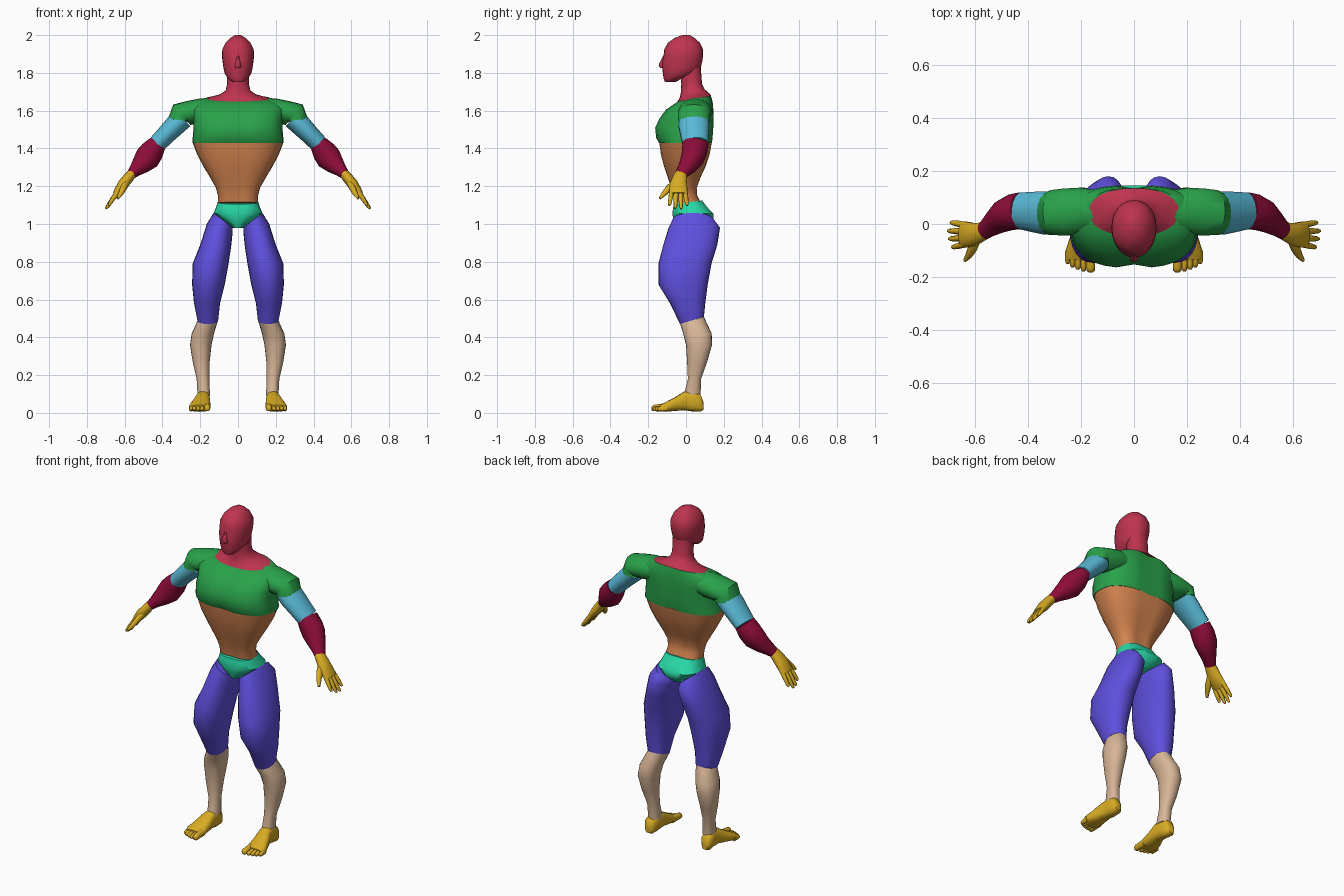
import bpy, bmesh
from math import sin, cos, pi, exp
from mathutils import Vector

COLORS = dict(red=(190, 55, 80), green=(45, 160, 75), blue=(90, 185, 215), maroon=(140, 20, 60),
              yellow=(215, 170, 40), orange=(210, 130, 80), teal=(45, 215, 165),
              purple=(95, 80, 220), beige=(215, 180, 150))
MATS = {}
for key, rgb in COLORS.items():
    MATS[key] = bpy.data.materials.new(key)
    MATS[key].diffuse_color = [(c / 255) ** 2.2 for c in rgb] + [1]


def skin(name, loops_list, color, mirror):
    """Join lists of point loops into capped tubes, all in one object."""
    bm = bmesh.new()
    for loops in loops_list:
        vs = [[bm.verts.new(p) for p in loop] for loop in loops]
        n = len(vs[0])
        for a, b in zip(vs, vs[1:]):
            for i in range(n):
                bm.faces.new((a[i], a[(i + 1) % n], b[(i + 1) % n], b[i]))
        bm.faces.new(vs[0])
        bm.faces.new(vs[-1])
    bmesh.ops.recalc_face_normals(bm, faces=bm.faces)
    me = bpy.data.meshes.new(name)
    bm.to_mesh(me)
    bm.free()
    ob = bpy.data.objects.new(name, me)
    bpy.context.collection.objects.link(ob)
    me.materials.append(MATS[color])
    me.shade_smooth()
    me.set_sharp_from_angle(angle=0.9)
    if mirror:
        ob.modifiers.new("Mirror", "MIRROR").use_mirror_merge = False
    return ob


def power(v, p):
    return (abs(v) ** (2 / p)) * (1 if v >= 0 else -1)


def box_rings(rings, axis='z', n=24, p=2.2, groove=0.0):
    """Rings given by their extents: (level, a0, a1, b0, b1, slope_a, slope_b)."""
    loops = []
    for r in rings:
        lv, a0, a1, b0, b1 = r[:5]
        sa, sb = r[5:] if len(r) > 5 else (0, 0)
        loop = []
        for i in range(n):
            t = 2 * pi * i / n
            da = (a1 - a0) / 2 * power(cos(t), p)
            db = (b1 - b0) / 2 * power(sin(t), p)
            db -= groove * exp(-(da / 0.035) ** 2) * (1 if db > 0 else -1)
            a, b, l = (a0 + a1) / 2 + da, (b0 + b1) / 2 + db, lv + sa * da + sb * db
            loop.append((a, b, l) if axis == 'z' else (a, l, b))
        loops.append(loop)
    return loops


def path_rings(pts, n=14):
    """Rings across a path: (x, y, z, half thickness, half width)."""
    cs = [Vector(q[:3]) for q in pts]
    loops = []
    for i, q in enumerate(pts):
        t = (cs[min(i + 1, len(cs) - 1)] - cs[max(i - 1, 0)]).normalized()
        u = t.cross(Vector((0, 1, 0))).normalized()
        v = u.cross(t)
        loops.append([cs[i] + u * q[3] * cos(2 * pi * k / n) + v * q[4] * sin(2 * pi * k / n)
                      for k in range(n)])
    return loops


def sym(rows):
    """Rows (z, half width, y0, y1, slope_y) centred on x = 0."""
    return [(r[0], -r[1], r[1], r[2], r[3], 0, r[4] if len(r) > 4 else 0) for r in rows]


# Head, nose and neck
head = box_rings(sym([
    (1.752, .030, -.112, -.055), (1.768, .050, -.118, -.025), (1.795, .070, -.122, .055),
    (1.825, .077, -.126, .078), (1.86, .082, -.126, .086), (1.89, .085, -.119, .09),
    (1.925, .083, -.115, .09), (1.96, .066, -.095, .073), (1.985, .042, -.06, .045),
    (2.0, .014, -.02, .02)]), p=2.1)
nose = box_rings(sym([(1.825, .016, -.136, -.10), (1.84, .017, -.145, -.10),
                      (1.86, .013, -.137, -.10), (1.89, .008, -.122, -.09)]), n=8)
neck = box_rings(sym([
    (1.83, .058, -.03, .078), (1.74, .058, -.025, .085), (1.705, .066, -.027, .10, .1),
    (1.682, .10, -.032, .122, .15), (1.664, .17, -.045, .135, .17)]))
skin("head_and_neck", [head, nose, neck], 'red', False)

# Chest with shoulders
skin("chest", [box_rings(sym([
    (1.43, .242, -.146, .14), (1.455, .24, -.16, .143), (1.51, .235, -.166, .147),
    (1.56, .235, -.142, .147), (1.605, .245, -.108, .147), (1.64, .225, -.07, .143, .08),
    (1.664, .17, -.045, .135, .17)]), n=32, p=2.6, groove=.014)], 'green', False)
skin("shoulder", [path_rings([
    (.12, .05, 1.605, .065, .075), (.20, .05, 1.598, .066, .088), (.26, .045, 1.588, .064, .09),
    (.303, .043, 1.585, .062, .086), (.308, .042, 1.548, .063, .085)], n=18)], 'green', True)

# Waist
skin("waist", [box_rings(sym([
    (1.43, .24, -.144, .139), (1.365, .215, -.135, .127), (1.30, .18, -.118, .105),
    (1.245, .147, -.10, .08), (1.19, .116, -.083, .062), (1.15, .106, -.072, .065),
    (1.11, .107, -.067, .09, -.08)]), n=32, p=2.5, groove=.01)], 'orange', False)

# Pelvis
skin("pelvis", [box_rings(sym([
    (1.115, .108, -.069, .09, .12), (1.085, .118, -.073, .12), (1.055, .13, -.077, .15),
    (1.02, .083, -.072, .15), (.98, .03, -.055, .11)]), p=2.4, groove=.006)], 'teal', False)

# Legs
skin("thigh", [box_rings([
    (1.02, .028, .13, -.072, .145, .75, 0), (.98, .028, .165, -.092, .18, .3, 0),
    (.89, .035, .20, -.12, .166), (.79, .05, .24, -.146, .135), (.68, .07, .243, -.146, .115),
    (.58, .095, .233, -.085, .102), (.49, .105, .215, -.032, .095, 0, .3)])], 'purple', True)
skin("lower_leg", [box_rings([
    (.49, .106, .214, -.031, .095, 0, .3), (.42, .127, .245, -.015, .136),
    (.36, .14, .254, .0, .138), (.27, .15, .24, .006, .112), (.18, .152, .219, .01, .08),
    (.09, .148, .214, -.012, .077)])], 'beige', True)

# Feet with five toes
foot = [box_rings([
    (.092, .17, .208, .015, .06), (.075, .155, .222, .006, .10), (.03, .15, .218, .008, .121),
    (-.012, .148, .225, .014, .112), (-.06, .146, .245, .01, .082), (-.11, .145, .26, .006, .056),
    (-.135, .15, .255, .01, .042)], axis='y', n=16, p=2.6)]
for i, (x, w, tip) in enumerate([(.163, .017, -.182), (.19, .011, -.178), (.211, .011, -.172),
                                 (.231, .0105, -.163), (.249, .0105, -.15)]):
    h = .045 if i == 0 else .036
    foot.append(box_rings([(-.10, x - w, x + w, .008, h + .008), (tip + .02, x - w, x + w, .008, h),
                           (tip + .006, x - w * .9, x + w * .9, .009, h - .004),
                           (tip, x - w * .5, x + w * .5, .014, h - .012)], axis='y', n=10))
skin("foot", foot, 'yellow', True)

# Arms
skin("upper_arm", [path_rings([
    (.295, .043, 1.56, .06, .08), (.335, .042, 1.52, .056, .083), (.38, .046, 1.474, .051, .077),
    (.4275, .05, 1.425, .048, .07)])], 'blue', True)
skin("forearm", [path_rings([
    (.425, .05, 1.428, .048, .07), (.455, .045, 1.385, .064, .068), (.482, .034, 1.348, .068, .062),
    (.515, .012, 1.312, .052, .05), (.545, -.01, 1.283, .035, .04),
    (.567, -.028, 1.26, .026, .034)])], 'maroon', True)

# Hands with four fingers and a thumb
hand = [path_rings([(.56, -.025, 1.268, .025, .033), (.58, -.032, 1.245, .028, .038),
                    (.608, -.04, 1.21, .029, .046), (.632, -.04, 1.178, .023, .05),
                    (.65, -.04, 1.158, .015, .047)])]
for y0, y1, x, z in [(-.075, -.088, .685, 1.098), (-.052, -.056, .697, 1.082),
                     (-.028, -.026, .70, 1.08), (-.005, .006, .69, 1.097)]:
    a, b = Vector((.632, y0, 1.178)), Vector((x, y1, z))
    hand.append(path_rings([(*a.lerp(b, t), r, r) for t, r in
                            ((0, .013), (.5, .012), (.9, .009), (1, .005))], n=8))
hand.append(path_rings([(.592, -.045, 1.225, .02, .024), (.607, -.09, 1.188, .017, .02),
                        (.622, -.118, 1.158, .013, .014), (.637, -.138, 1.135, .006, .007)], n=8))
skin("hand", hand, 'yellow', True)
